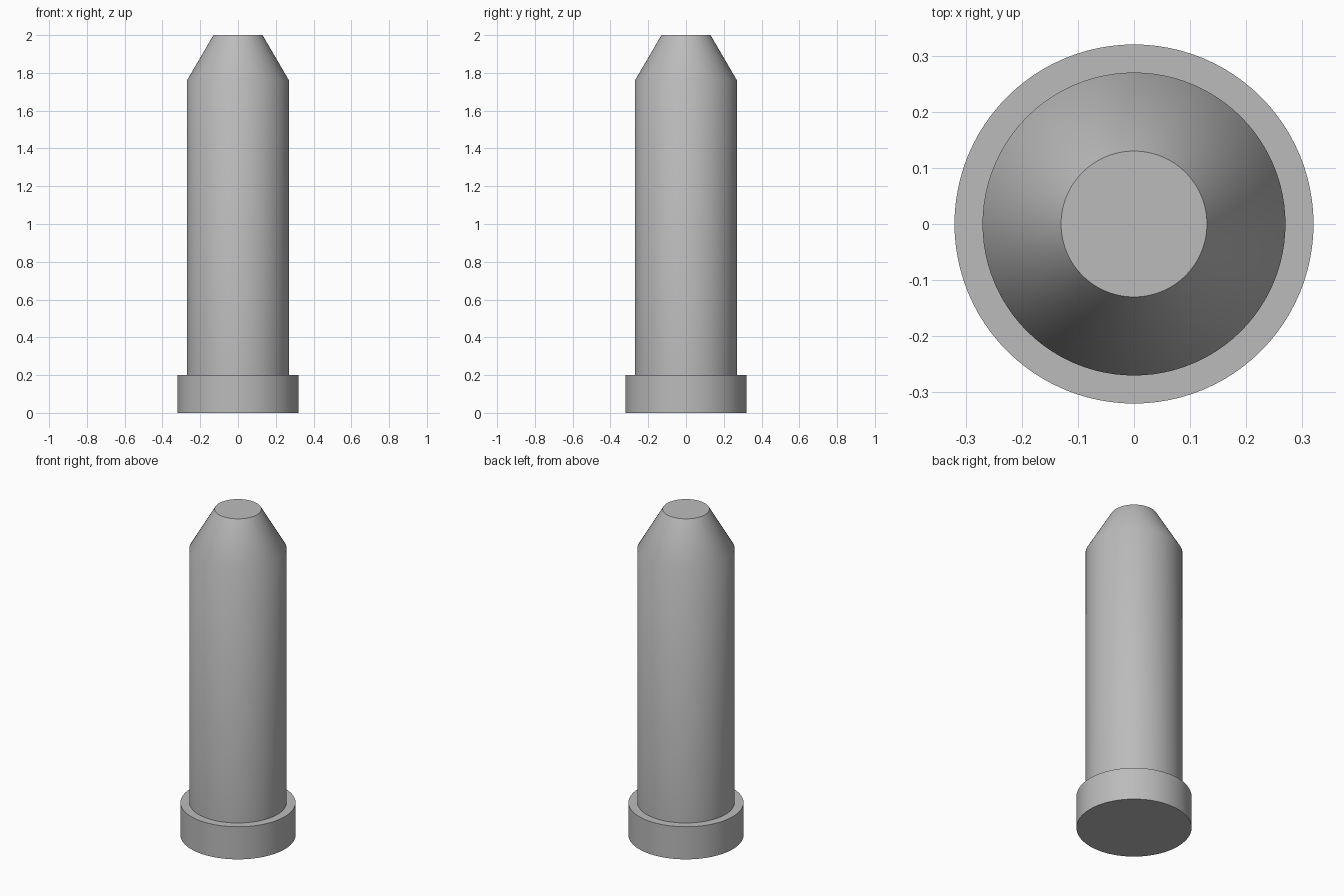
import bpy
import bmesh
import math

SEGMENTS = 96

old = bpy.data.objects.get("Cube")
if old:
    bpy.data.objects.remove(old, do_unlink=True)

# One plain grey for the whole pin
grey = bpy.data.materials.new("plain_grey")
grey.use_nodes = True
colour = (0.5, 0.5, 0.5, 1)
grey.diffuse_color = colour
grey.node_tree.nodes["Principled BSDF"].inputs["Base Color"].default_value = colour


def turned_part(name, profile):
    """Turn a (radius, height) profile around z and cap both ends."""
    bm = bmesh.new()
    rings = []
    for radius, z in profile:
        ring = []
        for i in range(SEGMENTS):
            a = math.tau * i / SEGMENTS
            ring.append(bm.verts.new((radius * math.cos(a), radius * math.sin(a), z)))
        rings.append(ring)
    for low, high in zip(rings, rings[1:]):
        for i in range(SEGMENTS):
            j = (i + 1) % SEGMENTS
            bm.faces.new((low[i], low[j], high[j], high[i]))
    bm.faces.new(rings[0][::-1])
    bm.faces.new(rings[-1])
    mesh = bpy.data.meshes.new(name)
    bm.to_mesh(mesh)
    bm.free()
    mesh.materials.append(grey)
    obj = bpy.data.objects.new(name, mesh)
    bpy.context.collection.objects.link(obj)
    bpy.ops.object.select_all(action="DESELECT")
    obj.select_set(True)
    bpy.context.view_layer.objects.active = obj
    bpy.ops.object.shade_smooth_by_angle(angle=math.radians(35))
    return obj


# Pin: flanged head at the bottom, long shank, tapered tip with a flat end
turned_part("flanged_pin", [(0.32, 0), (0.32, 0.2), (0.27, 0.2),
                            (0.27, 1.76), (0.13, 2)])
